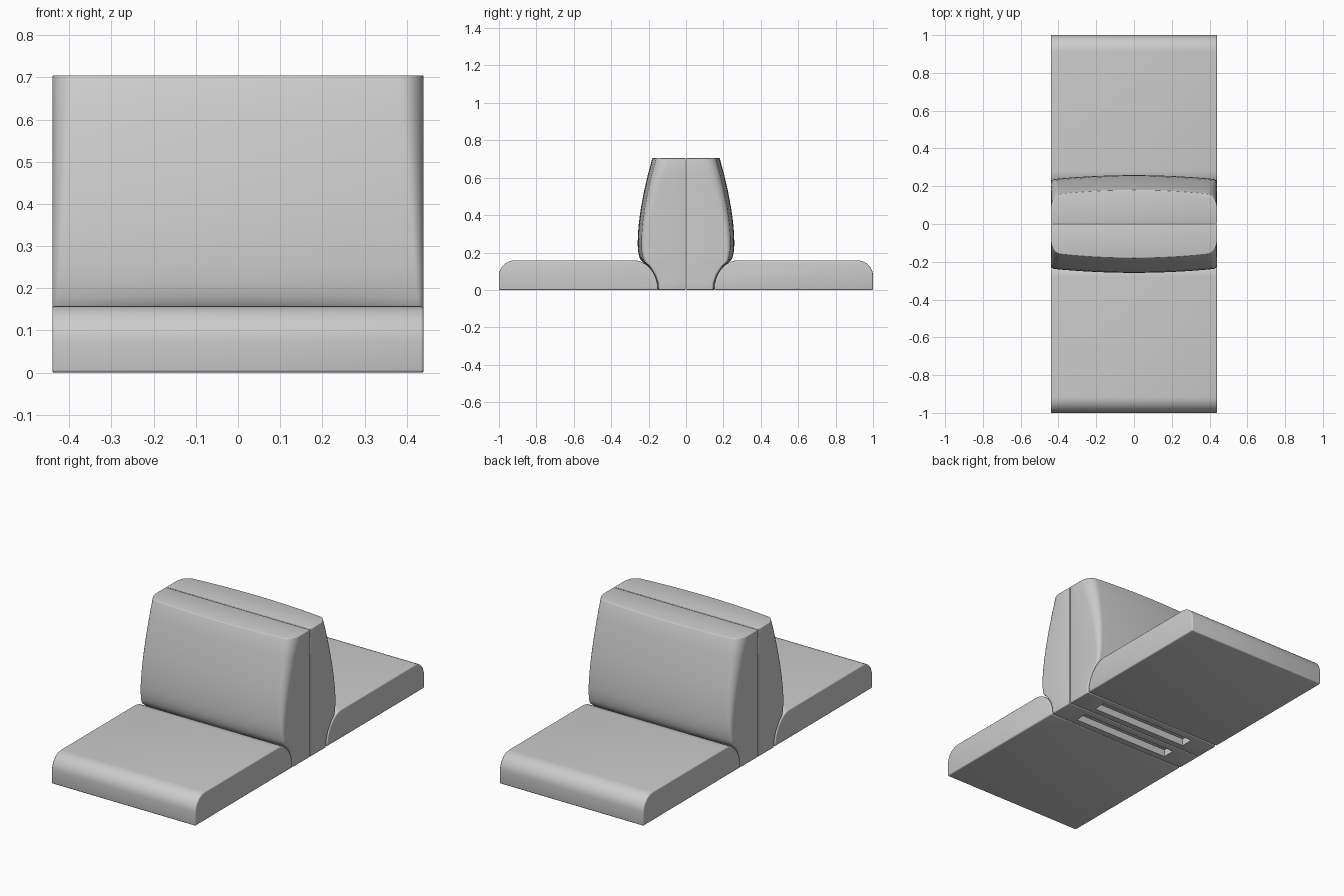
import bpy, bmesh, math

if "Cube" in bpy.data.objects:
    bpy.data.objects.remove(bpy.data.objects["Cube"])

HALF_W = 0.44


def finish(bm, name, bevel):
    bmesh.ops.recalc_face_normals(bm, faces=bm.faces)
    mesh = bpy.data.meshes.new(name)
    bm.to_mesh(mesh)
    bm.free()
    ob = bpy.data.objects.new(name, mesh)
    bpy.context.collection.objects.link(ob)
    if bevel:
        mod = ob.modifiers.new("soft_edges", 'BEVEL')
        mod.width, mod.segments = bevel, 3
        mod.limit_method, mod.angle_limit = 'ANGLE', math.radians(40)
    return ob


def apply_all(ob):
    bpy.ops.object.select_all(action='DESELECT')
    bpy.context.view_layer.objects.active = ob
    ob.select_set(True)
    for mod in list(ob.modifiers):
        bpy.ops.object.modifier_apply(modifier=mod.name)
    bpy.ops.object.shade_smooth_by_angle(angle=math.radians(35))


def loft(bm, rings):
    """Skin closed rings and cap both ends."""
    rows = [[bm.verts.new(p) for p in ring] for ring in rings]
    n = len(rows[0])
    for a, b in zip(rows, rows[1:]):
        for i in range(n):
            j = (i + 1) % n
            bm.faces.new((a[i], a[j], b[j], b[i]))
    bm.faces.new(rows[0])
    bm.faces.new(rows[-1])


def arc(cx, cy, rx, ry, a0, a1, n):
    angles = [math.radians(a0 + (a1 - a0) * i / n) for i in range(n + 1)]
    return [(cx + rx * math.cos(a), cy + ry * math.sin(a)) for a in angles]


# Backrest depth at the middle for each height
BACK_PROFILE = [(0, .15), (.04, .154), (.08, .168), (.11, .187), (.13, .206),
                (.145, .228), (.16, .242), (.18, .251), (.21, .257), (.25, .2585),
                (.30, .257), (.36, .252), (.44, .241), (.53, .224), (.62, .203),
                (.705, .180)]


def back_ring(z, depth, s):
    t = max(0, (z - 0.14) / 0.565)
    bulge = 0.003 + 0.017 * min(1, max(0, (z - 0.11) / 0.07))
    rx, ry = 0.014 + 0.045 * t, 0.014 + 0.06 * t
    xc = HALF_W - rx
    half = [(HALF_W, 0.0015)]
    half += arc(xc, depth - bulge - ry, rx, ry, 0, 90, 8)
    half += [(xc * k / 8, depth - bulge * (k / 8) ** 2) for k in range(7, 0, -1)]
    pts = half + [(0, depth)] + [(-x, y) for x, y in reversed(half)]
    return [(x, s * y, z) for x, y in pts]


for s, side in ((-1, "front"), (1, "back")):
    # Seat cushion: extruded side profile
    profile = arc(0.915, 0.075, 0.085, 0.083, 0, 90, 10)
    profile += arc(0.28, 0, 0.13, 0.158, 90, 180, 14)
    profile += [(1.0, 0)]
    bm = bmesh.new()
    loft(bm, [[(x, s * y, z) for y, z in profile] for x in (-HALF_W, HALF_W)])
    apply_all(finish(bm, side + "_seat", 0.007))

    # Backrest half
    bm = bmesh.new()
    loft(bm, [back_ring(z, d, s) for z, d in BACK_PROFILE])
    back = finish(bm, side + "_backrest", 0.004)

    # Recessed slot in the underside
    bm = bmesh.new()
    bmesh.ops.create_cube(bm, size=1)
    for v in bm.verts:
        v.co = (v.co.x * 0.6, s * 0.075 + v.co.y * 0.07, v.co.z * 0.08)
    cutter = finish(bm, "slot_cutter", 0)
    cutter.hide_render = True
    cut = back.modifiers.new("slot", 'BOOLEAN')
    cut.operation, cut.object, cut.solver = 'DIFFERENCE', cutter, 'EXACT'
    apply_all(back)
    bpy.data.objects.remove(cutter, do_unlink=True)
